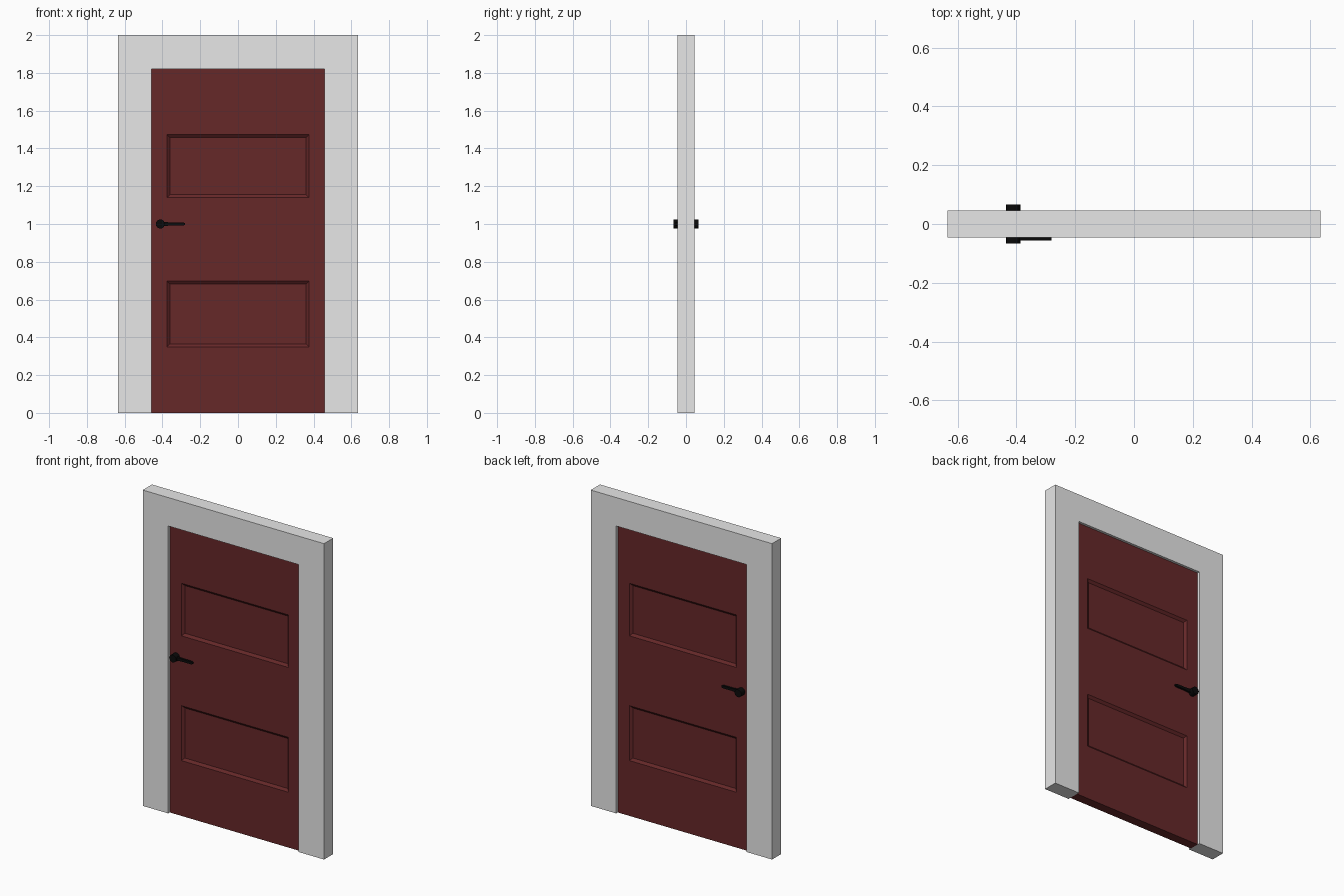
import bpy, bmesh
from mathutils import Matrix, Vector

cube = bpy.data.objects.get("Cube")
if cube:
    bpy.data.objects.remove(cube, do_unlink=True)

HALF_W, HEIGHT, HALF_D = 0.635, 2.0, 0.046
OPEN_W, OPEN_H, DOOR_D = 0.457, 1.82, 0.03
HANDLE_X, HANDLE_Z = -0.411, 1.0


def material(name, color):
    m = bpy.data.materials.new(name)
    m.use_nodes = True
    m.diffuse_color = (*color, 1)
    m.node_tree.nodes["Principled BSDF"].inputs["Base Color"].default_value = (*color, 1)
    return m


def finish(name, bm, mat):
    bmesh.ops.recalc_face_normals(bm, faces=bm.faces)
    mesh = bpy.data.meshes.new(name)
    bm.to_mesh(mesh)
    bm.free()
    mesh.materials.append(mat)
    ob = bpy.data.objects.new(name, mesh)
    bpy.context.collection.objects.link(ob)
    return ob


def extrude_y(name, outline, y0, y1, mat):
    """Extrude an (x, z) outline along y."""
    bm = bmesh.new()
    face = bm.faces.new([bm.verts.new((x, y0, z)) for x, z in outline])
    new = bmesh.ops.extrude_face_region(bm, geom=[face])["geom"]
    verts = [v for v in new if isinstance(v, bmesh.types.BMVert)]
    bmesh.ops.translate(bm, vec=(0, y1 - y0, 0), verts=verts)
    return finish(name, bm, mat)


grey = material("frame grey", (0.8, 0.8, 0.8))
red = material("dark red paint", (0.132, 0.021, 0.022))
black = material("black metal", (0.003, 0.003, 0.003))

# Frame: an upside-down U
extrude_y("door_frame", [
    (-HALF_W, 0), (-OPEN_W, 0), (-OPEN_W, OPEN_H), (OPEN_W, OPEN_H),
    (OPEN_W, 0), (HALF_W, 0), (HALF_W, HEIGHT), (-HALF_W, HEIGHT)],
    -HALF_D, HALF_D, grey)

# Door leaf with two recessed panels on each side
PANEL_X = 0.376
PANELS = [(0.35, 0.698), (1.14, 1.473)]
bm = bmesh.new()
bmesh.ops.create_cube(bm, size=1, matrix=Matrix.Translation((0, 0, OPEN_H / 2))
                      @ Matrix.Diagonal((2 * OPEN_W, 2 * DOOR_D, OPEN_H, 1)))
cuts = [(Vector((x, 0, 0)), Vector((1, 0, 0))) for x in (-PANEL_X, PANEL_X)]
cuts += [(Vector((0, 0, z)), Vector((0, 0, 1))) for p in PANELS for z in p]
for co, no in cuts:
    bmesh.ops.bisect_plane(bm, geom=bm.verts[:] + bm.edges[:] + bm.faces[:],
                           plane_co=co, plane_no=no)
bm.normal_update()
panels = []
for f in bm.faces:
    c = f.calc_center_median()
    if abs(f.normal.y) > 0.9 and abs(c.x) < PANEL_X and any(a < c.z < b for a, b in PANELS):
        panels.append(f)
bmesh.ops.inset_individual(bm, faces=panels, thickness=0.022, depth=-0.013)
finish("door_leaf", bm, red)

# Handles: a round knob and a tapered lever on each side
LEVER = [(0, 0.012), (0.06, 0.008), (0.122, 0.008), (0.131, 0.004),
         (0.131, -0.004), (0.122, -0.008), (0.06, -0.008), (0, -0.012)]
outline = [(HANDLE_X + x, HANDLE_Z + z) for x, z in LEVER]
for side, sign, lever_y in (("front", -1, (-0.056, -0.043)), ("back", 1, (0.033, 0.0455))):
    bm = bmesh.new()
    bmesh.ops.create_cone(
        bm, cap_ends=True, segments=16, radius1=0.024, radius2=0.024, depth=0.039,
        matrix=Matrix.Translation((HANDLE_X, sign * 0.0475, HANDLE_Z))
        @ Matrix.Rotation(1.5708, 4, "X"))
    knob = finish(side + "_knob", bm, black)
    for p in knob.data.polygons:
        p.use_smooth = len(p.vertices) == 4
    for e in knob.data.edges:
        a, b = (knob.data.vertices[i].co for i in e.vertices)
        e.use_edge_sharp = abs(a.y - b.y) < 0.001
    extrude_y(side + "_lever", outline, *lever_y, black)
